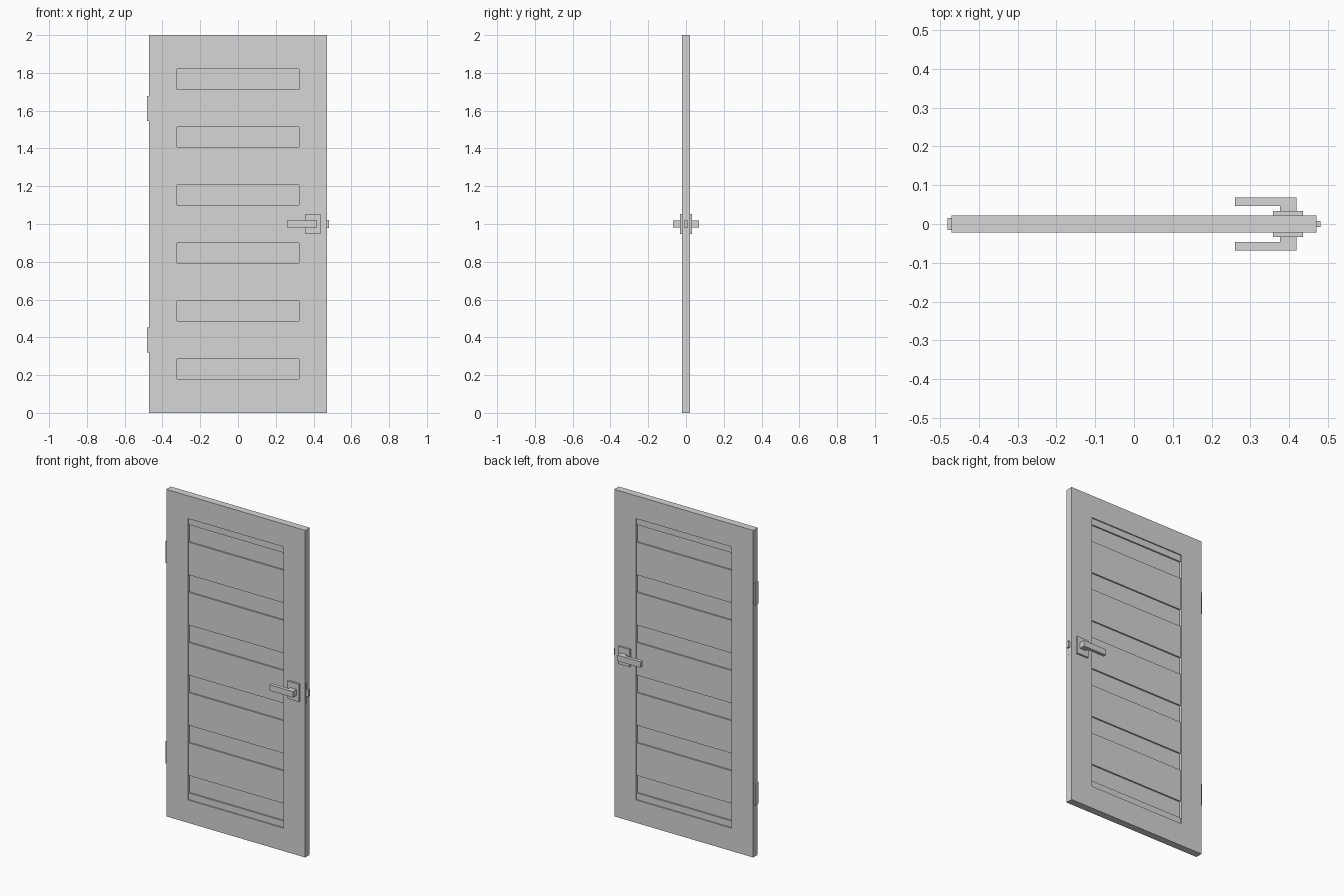
import bpy
import bmesh

cube = bpy.data.objects.get("Cube")
if cube:
    bpy.data.objects.remove(cube, do_unlink=True)

grey = bpy.data.materials.new("light grey")
grey.use_nodes = True
GREY = (0.67, 0.67, 0.67, 1)
grey.diffuse_color = GREY
grey.node_tree.nodes["Principled BSDF"].inputs["Base Color"].default_value = GREY


def finish(name, bm):
    bmesh.ops.recalc_face_normals(bm, faces=bm.faces)
    mesh = bpy.data.meshes.new(name)
    bm.to_mesh(mesh)
    bm.free()
    mesh.materials.append(grey)
    obj = bpy.data.objects.new(name, mesh)
    bpy.context.collection.objects.link(obj)


def extrude(name, faces, axis, lo, hi):
    """Extrude flat faces, given as lists of 2D points, along y or z."""
    bm = bmesh.new()
    for pts in faces:
        bm.faces.new([bm.verts.new((a, lo, b) if axis == "y" else (a, b, lo))
                      for a, b in pts])
    bmesh.ops.remove_doubles(bm, verts=bm.verts, dist=1e-5)
    out = bmesh.ops.extrude_face_region(bm, geom=bm.faces[:], use_keep_orig=True)
    moved = [g for g in out["geom"] if isinstance(g, bmesh.types.BMVert)]
    shift = (0, hi - lo, 0) if axis == "y" else (0, 0, hi - lo)
    bmesh.ops.translate(bm, verts=moved, vec=shift)
    finish(name, bm)


def box(name, x, y, z):
    rect = [(x[0], y[0]), (x[1], y[0]), (x[1], y[1]), (x[0], y[1])]
    extrude(name, [rect], "z", *z)


def rect_points(half, lo, hi):
    return [(-half, lo), (half, lo), (half, hi), (-half, hi)]


# Door frame: one ring of stiles and rails
EDGE, HALF, DEPTH = 0.47, 0.324, 0.022
BOTTOM, TOP = 0.14, 1.86
outer = rect_points(EDGE, 0, 2)
inner = rect_points(HALF, BOTTOM, TOP)
ring = [[outer[i], outer[(i + 1) % 4], inner[(i + 1) % 4], inner[i]] for i in range(4)]
extrude("door_frame", ring, "y", -DEPTH, DEPTH)

# Thin recessed panel with raised slats on it
box("recessed_panel", (-HALF, HALF), (-0.006, 0.006), (BOTTOM, TOP))
PITCH, SLAT = 0.3067, 0.2
for i in range(7):
    top = 2.02 - i * PITCH
    box(f"slat_{i + 1}", (-HALF, HALF), (-0.015, 0.015),
        (max(BOTTOM, top - SLAT), min(TOP, top)))

# Hinges on the right-hand edge
for name, z in (("lower_hinge", 0.386), ("upper_hinge", 1.611)):
    box(name, (-0.481, -EDGE), (-0.015, 0.015), (z - 0.067, z + 0.067))

# Nearly flush latch plate and its bolt
box("latch_plate", (EDGE, EDGE + 0.0005), (-0.012, 0.012), (0.937, 1.063))
box("latch_bolt", (EDGE, 0.481), (-0.008, 0.008), (0.98, 1.02))

# Square handle plate and L-shaped lever on both faces
for side, s in (("front", -1), ("back", 1)):
    box(f"{side}_handle_plate", (0.358, 0.436), (s * DEPTH, s * 0.033), (0.946, 1.054))
    lever = [(0.376, 0.033), (0.419, 0.033), (0.419, 0.068),
             (0.26, 0.068), (0.26, 0.047), (0.376, 0.047)]
    extrude(f"{side}_lever", [[(x, s * y) for x, y in lever]], "z", 0.982, 1.018)
